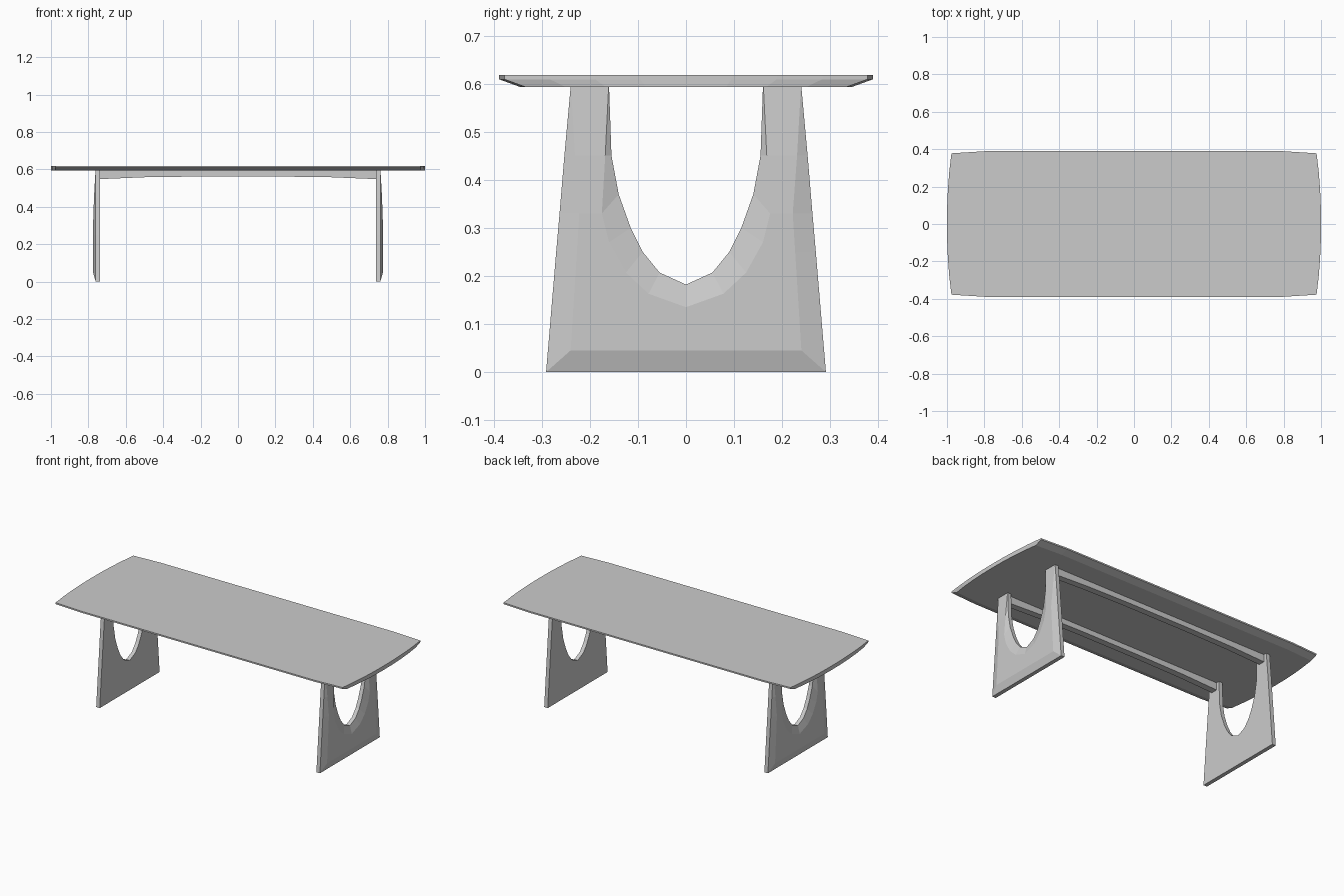
import bpy, bmesh

if "Cube" in bpy.data.objects:
    bpy.data.objects.remove(bpy.data.objects["Cube"])


def loft(name, rings, cap=True):
    """Skin a sequence of equal-length closed rings into a solid."""
    bm = bmesh.new()
    vr = [[bm.verts.new(p) for p in r] for r in rings]
    for a, b in zip(vr, vr[1:]):
        n = len(a)
        for i in range(n):
            j = (i + 1) % n
            bm.faces.new((a[i], a[j], b[j], b[i]))
    if cap:
        bm.faces.new(vr[0])
        bm.faces.new(vr[-1])
    bmesh.ops.remove_doubles(bm, verts=bm.verts, dist=1e-5)
    bmesh.ops.recalc_face_normals(bm, faces=bm.faces)
    mesh = bpy.data.meshes.new(name)
    bm.to_mesh(mesh)
    bm.free()
    ob = bpy.data.objects.new(name, mesh)
    bpy.context.collection.objects.link(ob)
    return ob


# Tabletop: bowed outline, long sides chamfered underneath
def top_ring(z, inset):
    corner = 0.378 - inset
    steps = 8
    right = []
    for i in range(steps + 1):
        t = -1 + 2 * i / steps
        right.append((1 - 0.024 * abs(t) ** 2.2, corner * t, z))
    side = [(x, 0.389 - inset, z) for x in (0.8, -0.8)]
    left = [(-x, -y, z) for x, y, z in right]
    return right + side + left + [(-x, -y, z) for x, y, z in side]


loft("tabletop", [top_ring(0.618, 0), top_ring(0.609, 0), top_ring(0.593, 0.044)])

# Leg panel stations: opening edge, opening ridge, outer ridge, outer edge, ridge x
STATIONS = [
    ((.160, .593), (.161, .593), (.239, .593), (.240, .593), .762),
    ((.155, .450), (.168, .450), (.231, .450), (.253, .450), .770),
    ((.140, .370), (.175, .330), (.222, .330), (.263, .330), .774),
    ((.115, .300), (.160, .270), (.227, .250), (.270, .250), .774),
    ((.090, .250), (.125, .207), (.240, .045), (.291, .000), .774),
    ((.055, .207), (.078, .163), (.100, .045), (.100, .000), .774),
    ((.000, .182), (.000, .135), (.000, .045), (.000, .000), .774),
]
INNER, RIM = 0.737, 0.761


def leg_ring(st, sy, sx):
    h, rh, ro, o, rx = st
    pts = [(INNER, h), (INNER, o), (RIM, o), (rx, ro), (rx, rh), (RIM, h)]
    return [(sx * x, sy * p[0], p[1]) for x, p in pts]


for sx, side in ((1, "right"), (-1, "left")):
    rings = [leg_ring(s, 1, sx) for s in STATIONS]
    rings += [leg_ring(s, -1, sx) for s in reversed(STATIONS[:-1])]
    loft(side + "_leg_panel", rings)

# Rails under the top, slightly arched along the lower edge
for sy, side in ((1, "back"), (-1, "front")):
    rings = []
    for x, z in ((-.74, .548), (-.5, .558), (-.2, .562), (.2, .562), (.5, .558), (.74, .548)):
        y0, y1 = sy * 0.18, sy * 0.22
        rings.append([(x, y0, z), (x, y1, z), (x, y1, .593), (x, y0, .593)])
    loft(side + "_rail", rings)
